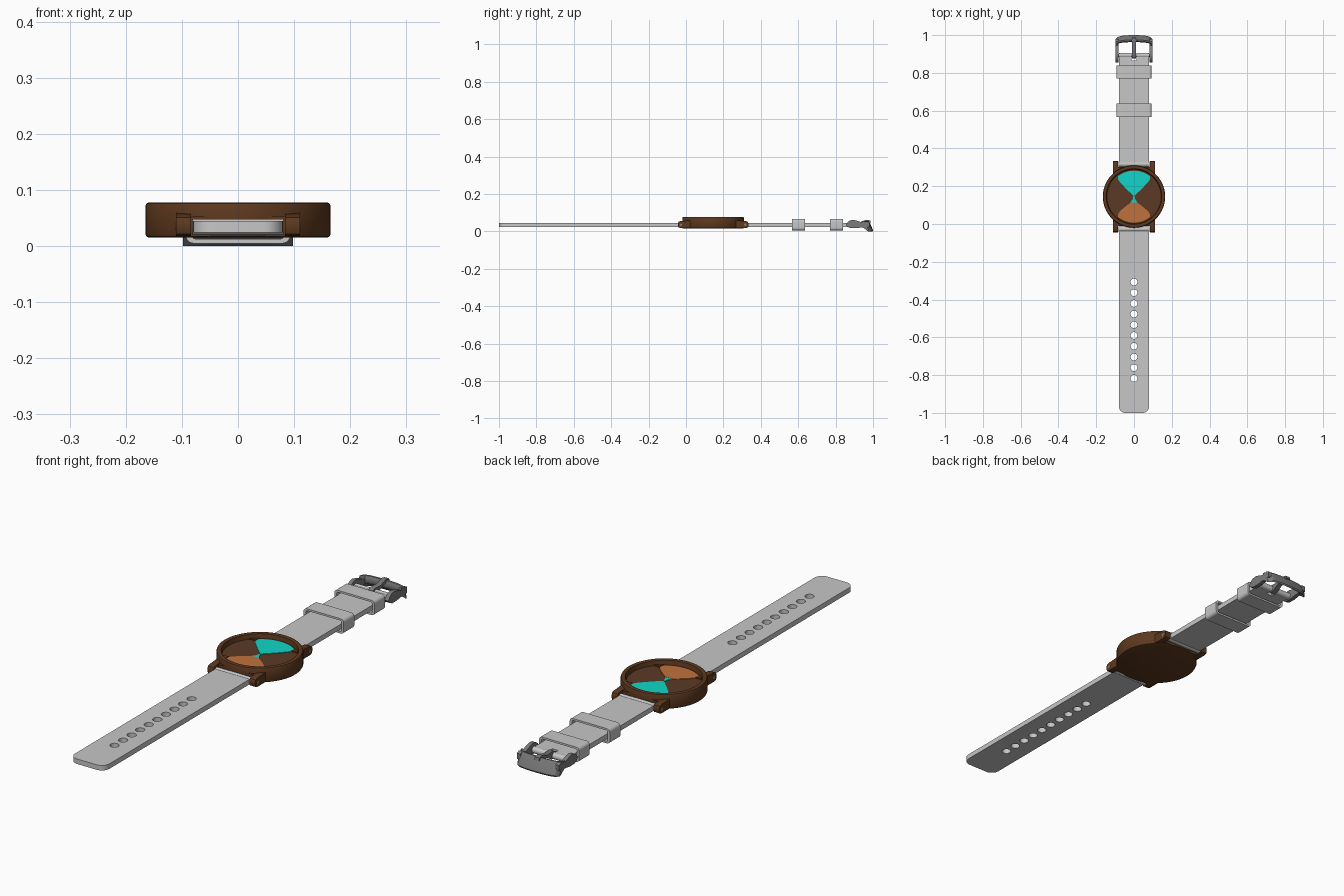
import bpy, bmesh, math

if "Cube" in bpy.data.objects:
    bpy.data.objects.remove(bpy.data.objects["Cube"])


def material(name, rgb):
    m = bpy.data.materials.new(name)
    m.diffuse_color = (*rgb, 1)
    m.use_nodes = True
    m.node_tree.nodes["Principled BSDF"].inputs["Base Color"].default_value = m.diffuse_color
    return m


BROWN = material("case brown", (0.11, 0.04, 0.013))
DIAL = material("dial brown", (0.105, 0.042, 0.019))
CYAN = material("cyan", (0.006, 0.66, 0.58))
ORANGE = material("orange", (0.53, 0.165, 0.045))
GREY = material("strap light grey", (0.57, 0.57, 0.57))
METAL = material("buckle grey", (0.2, 0.2, 0.2))
CY = 0.145  # centre of the case along y


def finish(name, bm, mat):
    bmesh.ops.remove_doubles(bm, verts=bm.verts, dist=1e-5)
    bmesh.ops.recalc_face_normals(bm, faces=bm.faces)
    me = bpy.data.meshes.new(name)
    bm.to_mesh(me)
    bm.free()
    me.materials.append(mat)
    ob = bpy.data.objects.new(name, me)
    bpy.context.collection.objects.link(ob)
    bpy.ops.object.select_all(action='DESELECT')
    ob.select_set(True)
    bpy.context.view_layer.objects.active = ob
    bpy.ops.object.shade_smooth_by_angle(angle=math.radians(35))
    return ob


def plate(name, outlines, lo, hi, mat, axis='z'):
    """Extrude closed outlines (inner ones become holes) along an axis."""
    cu = bpy.data.curves.new("outline", 'CURVE')
    cu.dimensions, cu.fill_mode, cu.extrude = '2D', 'BOTH', (hi - lo) / 2
    for pts in outlines:
        sp = cu.splines.new('POLY')
        sp.points.add(len(pts) - 1)
        for p, (a, b) in zip(sp.points, pts):
            p.co = (a, b, 0, 1)
        sp.use_cyclic_u = True
    tmp = bpy.data.objects.new("outline", cu)
    bpy.context.collection.objects.link(tmp)
    dg = bpy.context.evaluated_depsgraph_get()
    me = bpy.data.meshes.new_from_object(tmp.evaluated_get(dg))
    bm = bmesh.new()
    bm.from_mesh(me)
    bpy.data.objects.remove(tmp)
    bpy.data.meshes.remove(me)
    bpy.data.curves.remove(cu)
    for v in bm.verts:
        a, b, c = v.co
        c += (lo + hi) / 2
        v.co = {'z': (a, b, c), 'x': (c, a, b), 'y': (a, c, b)}[axis]
    bm.faces.ensure_lookup_table()
    for f in bm.faces:
        f.material_index = 0
    return finish(name, bm, mat)


def arc(cx, cy, r, a0, a1, n):
    return [(cx + r * math.cos(math.radians(a0 + (a1 - a0) * i / n)),
             cy + r * math.sin(math.radians(a0 + (a1 - a0) * i / n))) for i in range(n + 1)]


def circle(cx, cy, r, n=24):
    return arc(cx, cy, r, 0, 360, n)[:-1]


def round_rect(x0, x1, y0, y1, r, n=6):
    return (arc(x1 - r, y1 - r, r, 0, 90, n) + arc(x0 + r, y1 - r, r, 90, 180, n)
            + arc(x0 + r, y0 + r, r, 180, 270, n) + arc(x1 - r, y0 + r, r, 270, 360, n))


def lathe(name, profile, mat, steps=96):
    bm = bmesh.new()
    vs = [bm.verts.new((r, CY, z)) for r, z in profile]
    es = [bm.edges.new(p) for p in zip(vs, vs[1:])]
    bmesh.ops.spin(bm, geom=vs + es, cent=(0, CY, 0), axis=(0, 0, 1),
                   angle=math.tau, steps=steps)
    return finish(name, bm, mat)


def mirrored(half):
    return half + [(-x, y) for x, y in reversed(half) if abs(x) > 1e-6]


# case: round body with a raised rim and sunken dial
DZ = 0.057
lathe("case", [(0, 0.015), (0.158, 0.015), (0.163, 0.017), (0.165, 0.021), (0.165, 0.072),
               (0.163, 0.076), (0.159, 0.078), (0.151, 0.078), (0.147, 0.076),
               (0.143, DZ - 0.004), (0, DZ - 0.004)], BROWN)
plate("dial", [circle(0, CY, 0.1435, 96)], DZ - 0.004, DZ, DIAL)

# hourglass on the dial
top = [(0, 0.148), (0.012, 0.158), (0.045, 0.19), (0.075, 0.222), (0.085, 0.238)]
plate("upper_sand", [mirrored(top + arc(0, CY, 0.137, 52, 90, 14))], DZ - 0.001, DZ + 0.002, CYAN)
plate("sand_stream", [mirrored([(0, 0.15), (0.004, 0.145), (0.007, 0.13), (0.018, 0.115), (0, 0.112)])],
      DZ - 0.001, DZ + 0.0015, CYAN)
low = [(0, 0.115), (0.018, 0.113), (0.04, 0.097), (0.065, 0.076), (0.08, 0.06), (0.085, 0.048)]
plate("lower_sand", [mirrored(low + arc(0, CY, 0.137, -52, -90, 14))], DZ - 0.001, DZ + 0.002, ORANGE)

# lugs, bars and strap ends, one set on each side of the case
for end, s in (("front", -1), ("back", 1)):
    bar_y = CY + s * 0.172
    for side, x in (("left", -0.097), ("right", 0.097)):
        prof = [(CY + s * d, z) for d, z in
                [(0.09, 0.018), (0.178, 0.018), (0.186, 0.022), (0.189, 0.03), (0.189, 0.043),
                 (0.185, 0.051), (0.176, 0.055), (0.155, 0.056), (0.09, 0.062)]]
        plate(f"{end}_{side}_lug", [prof], x - 0.0135, x + 0.0135, BROWN, 'x')
        out = x * 1.146
        plate(f"{end}_{side}_pin", [circle(bar_y, 0.035, 0.007, 16)],
              min(x, out), max(x, out), METAL, 'x')
    a, b = sorted((CY + s * 0.1, CY + s * 0.156))
    plate(f"{end}_case_shoulder", [round_rect(-0.09, 0.09, a, b, 0.004)], 0.017, 0.054, BROWN)
    plate(f"{end}_strap_roll", [circle(bar_y, 0.034, 0.0145)], -0.081, 0.081, GREY, 'x')

# long strap with ten holes
Z0, Z1 = 0.024, 0.045
outline = [(0.08, -0.027), (-0.08, -0.027)] + arc(-0.045, -0.965, 0.035, 180, 270, 8) \
    + arc(0.045, -0.965, 0.035, 270, 360, 8)
holes = [circle(0, -0.307 - i * 0.0567, 0.018) for i in range(10)]
plate("long_strap", [outline] + holes, Z0, Z1, GREY)

# short strap, notched for the buckle prong
plate("short_strap", [[(-0.08, 0.317), (0.08, 0.317), (0.08, 0.893), (0.014, 0.893), (0.014, 0.865),
                       (-0.014, 0.865), (-0.014, 0.893), (-0.08, 0.893)]], Z0, Z1, GREY)
for side, x in (("left", -0.08), ("right", 0.014)):
    plate(f"{side}_buckle_roll", [circle(0.893, 0.0345, 0.0135)], x, x + 0.066, GREY, 'x')

# keeper loops
for i, y in enumerate((0.602, 0.805)):
    plate(f"keeper_loop_{i + 1}", [round_rect(-0.093, 0.093, 0.005, 0.067, 0.014),
                                   round_rect(-0.083, 0.083, 0.013, 0.059, 0.008)],
          y - 0.035, y + 0.035, GREY, 'y')

# buckle: arms, pin, prong and curved end bar
arm = [(0.855, 0.036), (0.865, 0.05), (0.878, 0.059), (0.895, 0.062), (0.918, 0.056),
       (0.945, 0.046), (0.965, 0.054), (0.98, 0.048), (0.98, 0.024), (0.945, 0.022),
       (0.91, 0.017), (0.88, 0.017), (0.862, 0.026)]
for side, x in (("left", -0.0895), ("right", 0.0895)):
    plate(f"{side}_buckle_arm", [arm], x - 0.0085, x + 0.0085, METAL, 'x')
plate("buckle_pin", [circle(0.893, 0.0345, 0.008, 16)], -0.09, 0.09, METAL, 'x')
prong = [(0.876, 0.03), (0.878, 0.046), (0.89, 0.053), (0.93, 0.05), (0.965, 0.062), (0.985, 0.058),
         (0.988, 0.046), (0.965, 0.048), (0.93, 0.037), (0.905, 0.022), (0.885, 0.02)]
plate("buckle_prong", [prong], -0.0105, 0.0105, METAL, 'x')

bar = [(0.963, 0.045), (0.968, 0.055), (0.975, 0.056), (0.985, 0.042), (1.0, 0.006),
       (0.997, 0.0), (0.985, 0.01), (0.967, 0.022), (0.963, 0.032)]
bm = bmesh.new()
rings = []
for i in range(25):
    x = -0.098 + 0.196 * i / 24
    t = abs(x) / 0.098
    rings.append([bm.verts.new((x, y - 0.008 * t ** 2 - 0.016 * t ** 10, z)) for y, z in bar])
for r0, r1 in zip(rings, rings[1:]):
    for k in range(len(bar)):
        j = (k + 1) % len(bar)
        bm.faces.new((r0[k], r0[j], r1[j], r1[k]))
bm.faces.new(rings[0])
bm.faces.new(rings[-1])
finish("buckle_end_bar", bm, METAL)
